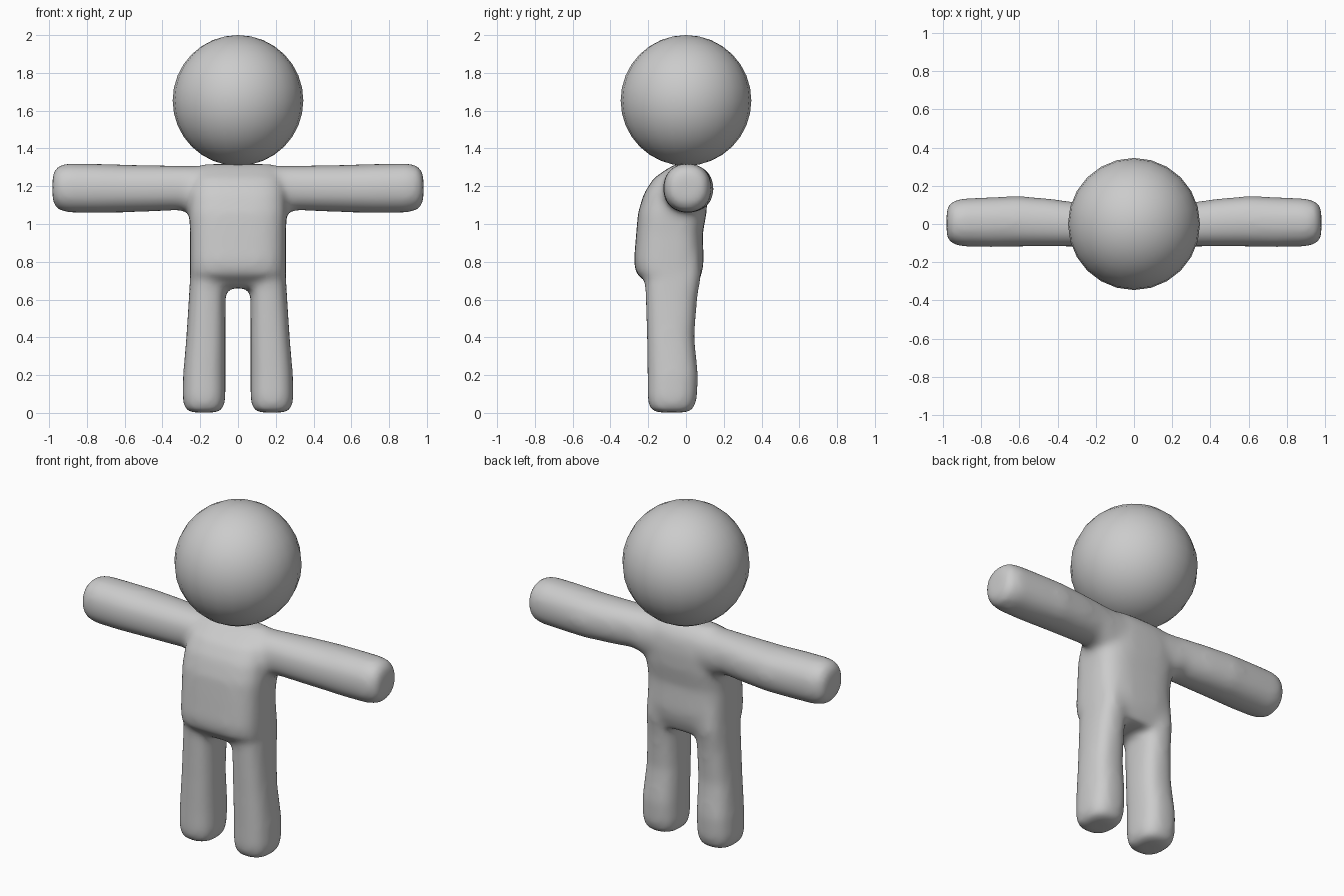
import bpy, bmesh, math

if "Cube" in bpy.data.objects:
    bpy.data.objects.remove(bpy.data.objects["Cube"])

grey = bpy.data.materials.new("plain grey")
grey.diffuse_color = (0.6, 0.6, 0.6, 1)
grey.use_nodes = True
grey.node_tree.nodes["Principled BSDF"].inputs["Base Color"].default_value = grey.diffuse_color
SIDES = 32


def spow(v, p):
    return math.copysign(abs(v) ** p, v)


def loft(bm, sections, place, exponent):
    """Closed skin through rounded sections: (station, u_min, u_max, v_min, v_max)."""
    rings = []
    for s, u0, u1, v0, v1 in sections:
        cu, cv = (u0 + u1) / 2, (v0 + v1) / 2
        ru, rv = (u1 - u0) / 2 + 0.004, (v1 - v0) / 2 + 0.004
        ring = []
        for i in range(SIDES):
            a = 2 * math.pi * i / SIDES
            u = cu + ru * spow(math.cos(a), 2 / exponent)
            v = cv + rv * spow(math.sin(a), 2 / exponent)
            ring.append(bm.verts.new(place(s, u, v)))
        rings.append(ring)
    for a, b in zip(rings, rings[1:]):
        for i in range(SIDES):
            j = (i + 1) % SIDES
            bm.faces.new((a[i], a[j], b[j], b[i]))
    bm.faces.new(rings[0][::-1])
    bm.faces.new(rings[-1])


bm = bmesh.new()

# Torso: z, half width, front y, back y
torso = [(0.66, 0.22, -0.17, 0.05), (0.70, 0.24, -0.215, 0.065),
         (0.735, 0.25, -0.26, 0.08), (0.80, 0.25, -0.272, 0.09),
         (0.95, 0.25, -0.26, 0.085), (1.06, 0.255, -0.25, 0.105),
         (1.16, 0.25, -0.22, 0.11), (1.24, 0.235, -0.17, 0.10),
         (1.29, 0.21, -0.10, 0.07), (1.317, 0.18, -0.05, 0.03)]
loft(bm, [(z, -w, w, f, b) for z, w, f, b in torso],
     lambda s, u, v: (u, v, s), 3.2)

# Arms: x, y range, z range
arm = [(0.10, -0.12, 0.10, 1.05, 1.30), (0.24, -0.12, 0.105, 1.05, 1.305),
       (0.30, -0.115, 0.11, 1.077, 1.305), (0.45, -0.115, 0.13, 1.07, 1.308),
       (0.60, -0.115, 0.143, 1.065, 1.31), (0.75, -0.118, 0.137, 1.063, 1.315),
       (0.90, -0.115, 0.13, 1.065, 1.317), (0.955, -0.10, 0.115, 1.08, 1.305),
       (0.982, -0.07, 0.08, 1.12, 1.26)]

# Legs: z, x range, y range
leg = [(0.002, 0.105, 0.255, -0.16, 0.01), (0.025, 0.08, 0.28, -0.19, 0.04),
       (0.08, 0.07, 0.29, -0.20, 0.055), (0.20, 0.07, 0.287, -0.20, 0.06),
       (0.40, 0.07, 0.27, -0.203, 0.04), (0.60, 0.07, 0.257, -0.21, 0.055),
       (0.72, 0.07, 0.25, -0.215, 0.075), (0.85, 0.07, 0.24, -0.20, 0.07)]

for side in (-1, 1):
    loft(bm, arm, lambda s, u, v: (side * s, u, v), 2.2)
    loft(bm, leg, lambda s, u, v: (side * u, v, s), 2.6)

bmesh.ops.recalc_face_normals(bm, faces=bm.faces)
mesh = bpy.data.meshes.new("body")
bm.to_mesh(mesh)
bm.free()
body = bpy.data.objects.new("body", mesh)
bpy.context.collection.objects.link(body)
mesh.materials.append(grey)

# Fuse the limbs into one soft body
fuse = body.modifiers.new("fuse", 'REMESH')
fuse.mode = 'VOXEL'
fuse.voxel_size = 0.018
fuse.use_smooth_shade = True
soften = body.modifiers.new("soften", 'SMOOTH')
soften.factor = 0.5
soften.iterations = 14

# Head
bpy.ops.mesh.primitive_uv_sphere_add(segments=24, ring_count=16, radius=0.346,
                                     location=(0, 0, 1.654))
head = bpy.context.object
head.name = "head"
head.data.materials.append(grey)
bpy.ops.object.shade_smooth()
